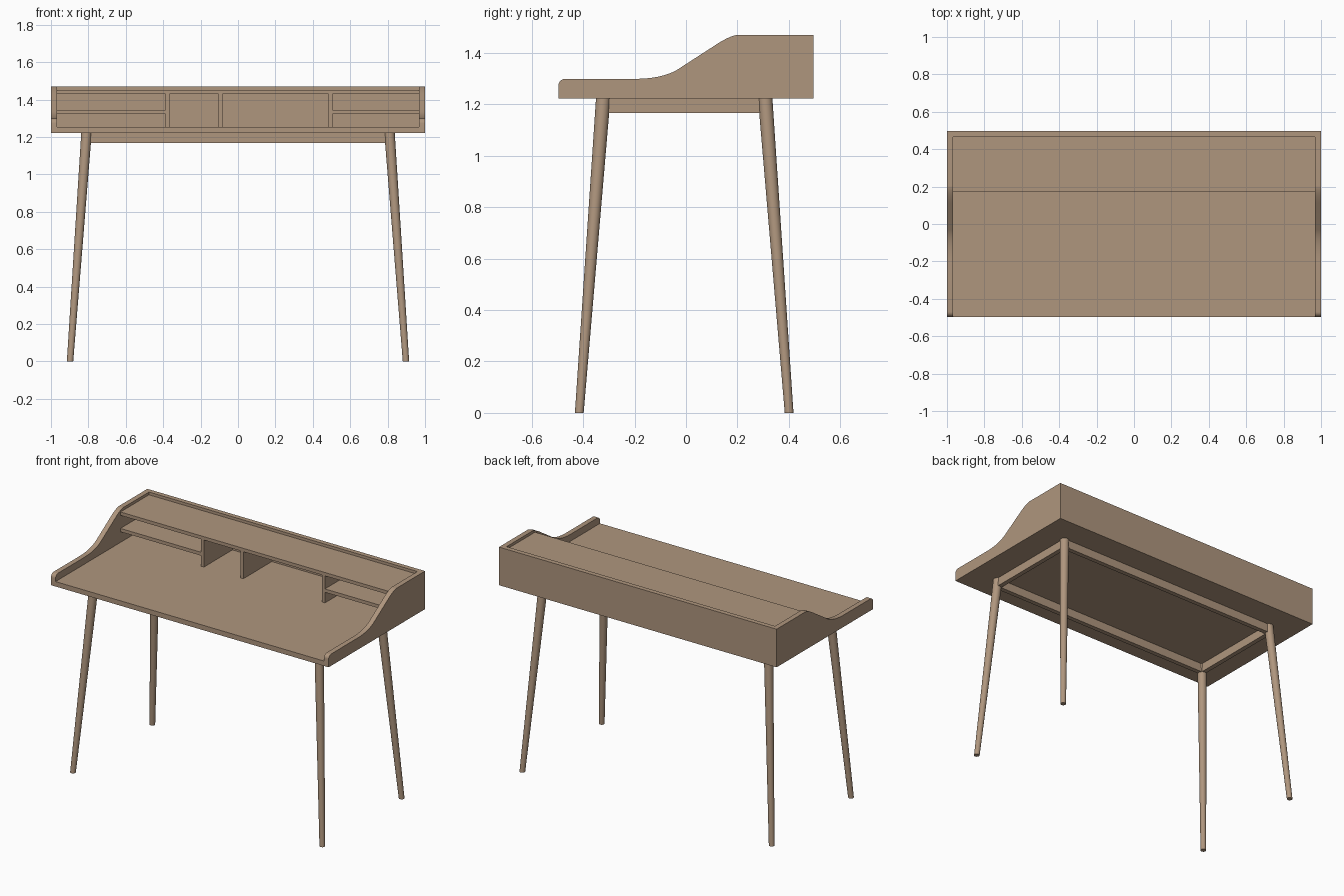
import bpy
import bmesh
from math import radians, sin, cos
from mathutils import Vector

if "Cube" in bpy.data.objects:
    bpy.data.objects.remove(bpy.data.objects["Cube"], do_unlink=True)

wood = bpy.data.materials.new("warm_wood")
wood.use_nodes = True
wood.diffuse_color = (0.43, 0.305, 0.208, 1)
wood.node_tree.nodes["Principled BSDF"].inputs["Base Color"].default_value = wood.diffuse_color


def finish(name, bm, smooth=False):
    bmesh.ops.recalc_face_normals(bm, faces=bm.faces)
    mesh = bpy.data.meshes.new(name)
    bm.to_mesh(mesh)
    bm.free()
    mesh.materials.append(wood)
    obj = bpy.data.objects.new(name, mesh)
    bpy.context.collection.objects.link(obj)
    if smooth:
        bpy.ops.object.select_all(action="DESELECT")
        obj.select_set(True)
        bpy.context.view_layer.objects.active = obj
        bpy.ops.object.shade_smooth_by_angle(angle=radians(30))
    return obj


def board(name, x, y, z):
    """Box spanning the three (low, high) ranges."""
    bm = bmesh.new()
    bmesh.ops.create_cube(bm, size=1)
    for v in bm.verts:
        v.co = [lo + (c + 0.5) * (hi - lo) for c, (lo, hi) in zip(v.co, (x, y, z))]
    return finish(name, bm)


def bend(a, b, c, steps=12):
    """Quadratic curve from a to c, pulled towards b."""
    a, b, c = Vector(a), Vector(b), Vector(c)
    return [a.lerp(b, i / steps).lerp(b.lerp(c, i / steps), i / steps) for i in range(steps + 1)]


FRONT, BACK = -0.496, 0.496
INNER = 0.967          # inside face of the side panels
BACK_IN = 0.465        # inside face of the back panel
SHELF_FRONT = 0.172
BASE, DESK, LOW, TOP = 1.222, 1.254, 1.299, 1.47

# Side panels with a rounded nose and a sweeping top edge
r = 0.026
nose = [Vector((FRONT + r - r * cos(radians(a)), LOW - r + r * sin(radians(a))))
        for a in range(0, 91, 15)]
profile = ([Vector((FRONT, BASE))] + nose
           + bend((-0.2, LOW), (-0.09, LOW), (-0.03, 1.337))
           + bend((0.1, 1.421), (0.172, TOP), (0.205, TOP))
           + [Vector((BACK, TOP)), Vector((BACK, BASE))])
for side, x0, x1 in (("left", INNER, 1), ("right", -1, -INNER)):
    bm = bmesh.new()
    face = bm.faces.new([bm.verts.new((x0, p.x, p.y)) for p in profile])
    moved = bmesh.ops.extrude_face_region(bm, geom=[face])["geom"]
    verts = [g for g in moved if isinstance(g, bmesh.types.BMVert)]
    bmesh.ops.translate(bm, verts=verts, vec=(x1 - x0, 0, 0))
    finish(side + "_side_panel", bm, smooth=True)

# Desk top, back panel and upper shelf
width = (-INNER, INNER)
board("desk_top", width, (FRONT, BACK_IN), (BASE, DESK))
board("back_panel", width, (BACK_IN, BACK), (BASE, TOP))
depth = (SHELF_FRONT, BACK_IN)
board("upper_shelf", width, depth, (1.43, 1.452))

# Dividers and small shelves of the organiser
for name, x in (("right", -0.377), ("middle", -0.093), ("left", 0.495)):
    board(name + "_divider", (x - 0.011, x + 0.011), depth, (DESK, 1.43))
board("right_small_shelf", (-INNER, -0.388), depth, (1.323, 1.345))
board("left_small_shelf", (0.506, INNER), depth, (1.323, 1.345))

# Splayed, tapered legs with level ends
LEG_Y = -0.007
for fb, sy in (("front", -1), ("back", 1)):
    for lr, sx in (("left", 1), ("right", -1)):
        foot = Vector((sx * 0.898, LEG_Y + sy * 0.408, 0))
        head = Vector((sx * 0.81, LEG_Y + sy * 0.315, BASE))
        bm = bmesh.new()
        bmesh.ops.create_cone(bm, cap_ends=True, segments=32,
                              radius1=0.017, radius2=0.028, depth=1)
        for v in bm.verts:
            centre = foot.lerp(head, v.co.z + 0.5)
            v.co = centre + Vector((v.co.x, v.co.y, 0))
        finish(f"{fb}_{lr}_leg", bm, smooth=True)

# Apron rails between the legs
rail_z = (1.167, BASE)
for name, s in (("front", -1), ("back", 1)):
    y = LEG_Y + s * 0.315
    board(name + "_apron", (-0.8, 0.8), (y - 0.015, y + 0.015), rail_z)
for name, s in (("left", 1), ("right", -1)):
    x = s * 0.81
    board(name + "_apron", (x - 0.015, x + 0.015), (LEG_Y - 0.305, LEG_Y + 0.305), rail_z)
